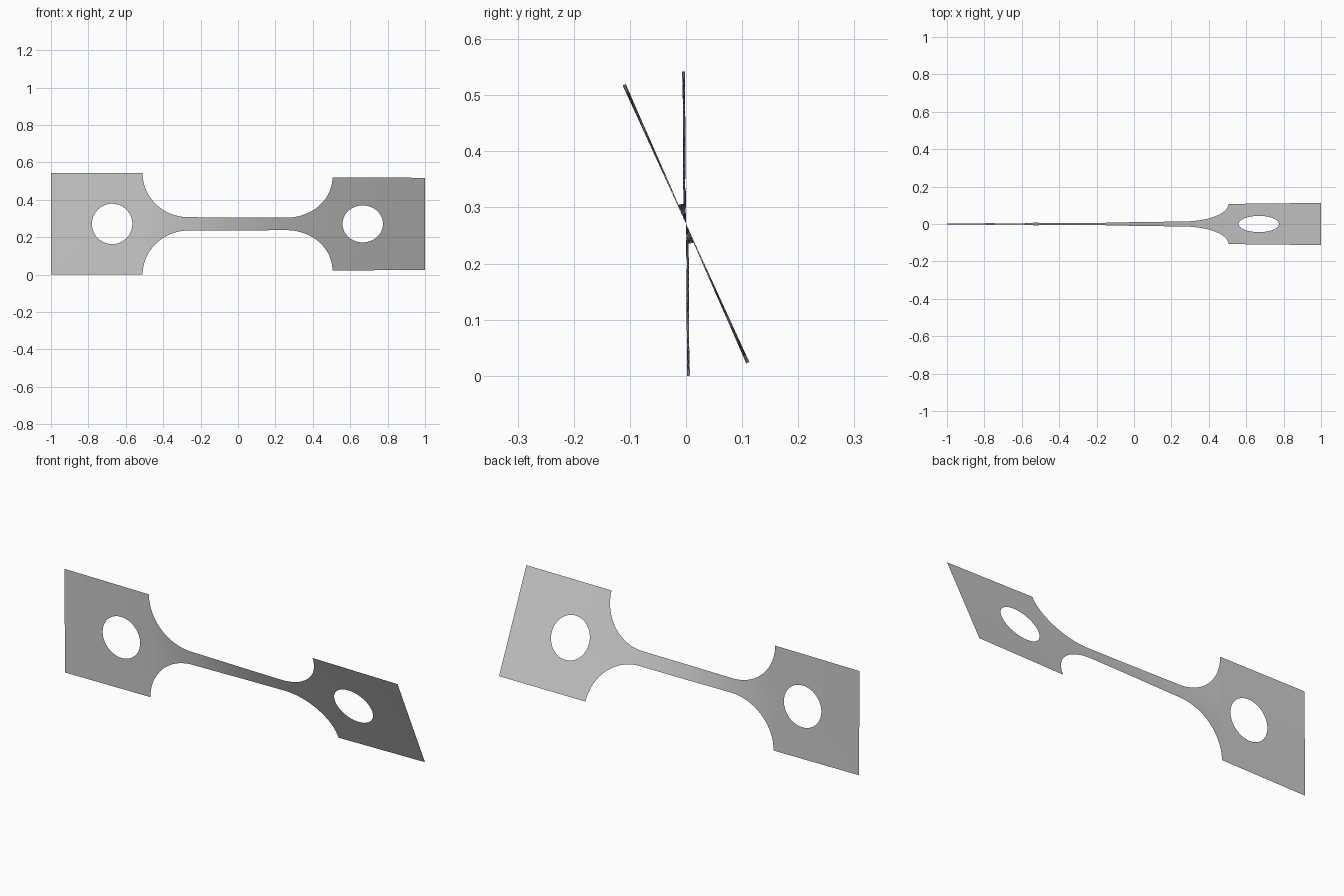
import bpy, bmesh, math

cube = bpy.data.objects.get("Cube")
if cube:
    bpy.data.objects.remove(cube)

HALF = 0.271          # half height of the grips
NECK = 0.036          # half height of the neck
MID = 0.271           # height of the long axis
TWIST = [(-1, 0.4), (-0.5, 1.5), (-0.2, 9), (0, 16), (0.25, 21.5), (0.5, 23.3), (1, 24.6)]

grey = bpy.data.materials.new("plain grey")
grey.use_nodes = True
colour = (0.6, 0.6, 0.6, 1)
grey.diffuse_color = colour
grey.node_tree.nodes["Principled BSDF"].inputs["Base Color"].default_value = colour


def twisted(x, h):
    """Point at distance h from the long axis, turned by the twist at x."""
    for (x0, a0), (x1, a1) in zip(TWIST, TWIST[1:]):
        if x <= x1:
            break
    a = math.radians(a0 + (a1 - a0) * (x - x0) / (x1 - x0))
    return (x, -h * math.sin(a), MID + h * math.cos(a))


def make_sheet(name, rows, closed=False):
    """Join neighbouring rows of (x, h) points with quads."""
    bm = bmesh.new()
    grid = [[bm.verts.new(twisted(*p)) for p in row] for row in rows]
    if closed:
        grid.append(grid[0])
    for a, b in zip(grid, grid[1:]):
        for i in range(len(a) - 1):
            bm.faces.new((a[i], b[i], b[i + 1], a[i + 1]))
    bmesh.ops.recalc_face_normals(bm, faces=bm.faces)
    if sum(f.normal.y for f in bm.faces) > 0:
        bmesh.ops.reverse_faces(bm, faces=bm.faces)
    mesh = bpy.data.meshes.new(name)
    bm.to_mesh(mesh)
    bm.free()
    mesh.shade_smooth()
    mesh.materials.append(grey)
    obj = bpy.data.objects.new(name, mesh)
    bpy.context.collection.objects.link(obj)


def make_grip(name, x0, x1, hole_x, radius):
    """Rectangular plate around a round hole."""
    corners = [(x, h) for x in (x0, x1) for h in (-HALF, HALF)]
    angles = [math.tau * i / 72 for i in range(72)]
    angles += [math.atan2(h, x - hole_x) % math.tau for x, h in corners]
    rows = []
    for a in sorted(angles):
        c, s = math.cos(a), math.sin(a)
        to_side = ((x1 if c > 0 else x0) - hole_x) / c if abs(c) > 1e-6 else 9
        to_edge = HALF / abs(s) if abs(s) > 1e-6 else 9
        reach = min(to_side, to_edge)
        rows.append([(hole_x + c * r, s * r) for r in (radius, (radius + reach) / 2, reach)])
    make_sheet(name, rows, closed=True)


# Two grips with their holes
make_grip("right_grip", -1, -0.51, -0.673, 0.108)
make_grip("left_grip", 0.505, 1, 0.667, 0.108)

# Neck with round fillets running into both grips
rise = HALF - NECK
run = 0.245
steps = [math.pi / 2 * i / 20 for i in range(21)]
fillet = [(run * (1 - math.cos(a)), HALF - rise * math.sin(a)) for a in steps]
outline = [(-0.51 + d, h) for d, h in fillet]
outline += [(-0.265 + 0.525 * i / 24, NECK) for i in range(1, 24)]
outline += [(0.505 - d, h) for d, h in reversed(fillet)]
make_sheet("neck", [[(x, h * k) for k in (-1, -0.5, 0, 0.5, 1)] for x, h in outline])
